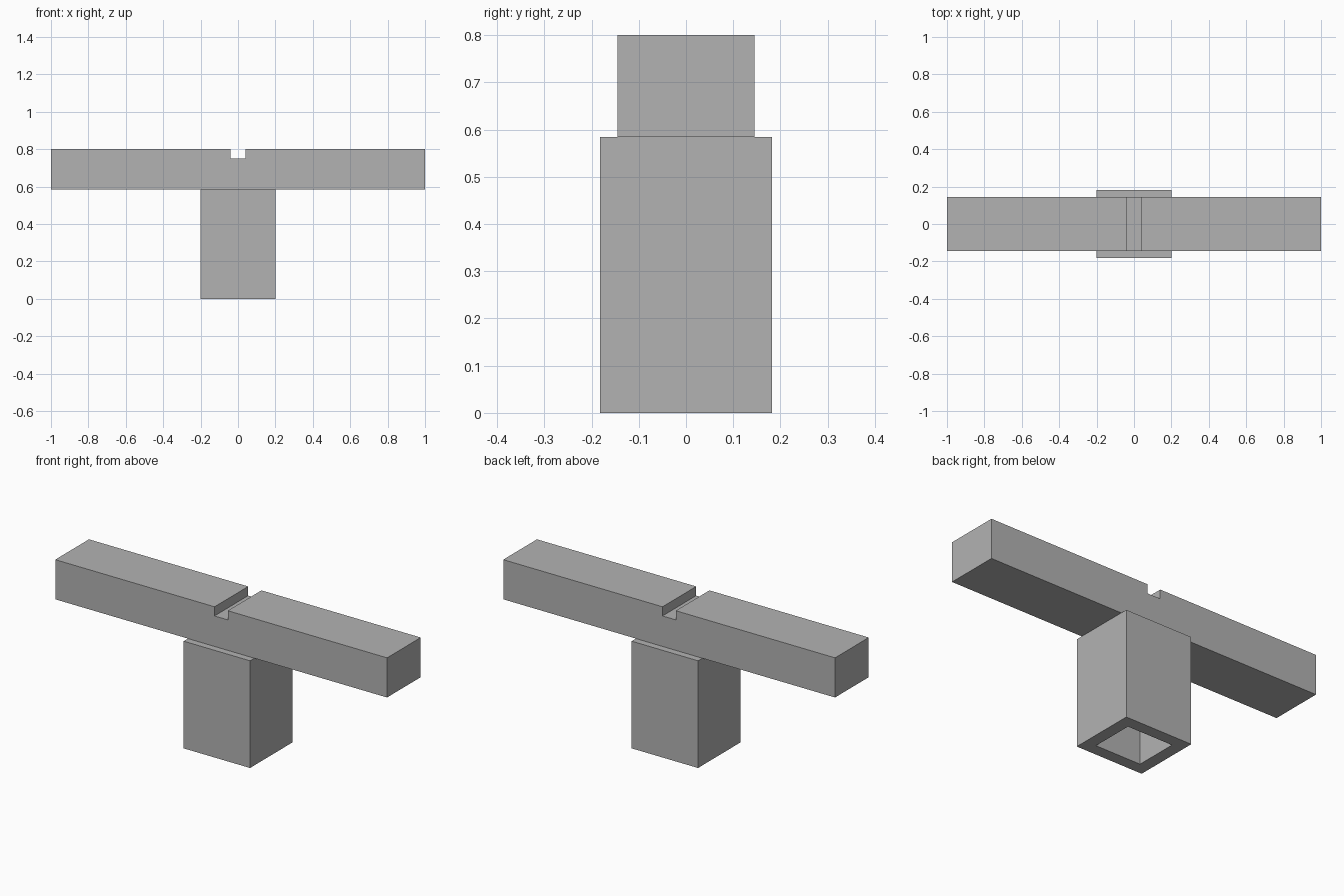
import bpy
import bmesh

cube = bpy.data.objects.get("Cube")
if cube:
    bpy.data.objects.remove(cube, do_unlink=True)

# Single plain grey
grey = bpy.data.materials.new("light grey")
grey.use_nodes = True
color = (0.45, 0.45, 0.45, 1.0)
grey.diffuse_color = color
grey.node_tree.nodes["Principled BSDF"].inputs["Base Color"].default_value = color


def make_object(name, bm):
    bmesh.ops.recalc_face_normals(bm, faces=bm.faces)
    mesh = bpy.data.meshes.new(name)
    bm.to_mesh(mesh)
    bm.free()
    mesh.materials.append(grey)
    obj = bpy.data.objects.new(name, mesh)
    bpy.context.collection.objects.link(obj)
    return obj


POST_X, POST_Y, POST_TOP = 0.2, 0.182, 0.584
BAR_Y, BAR_TOP = 0.145, 0.8
NOTCH_X, NOTCH_Z = 0.04, 0.75
WALL = 0.091

# Crossbar: notched front profile extruded through its depth
half = [(1, POST_TOP), (1, BAR_TOP), (NOTCH_X, BAR_TOP), (NOTCH_X, NOTCH_Z)]
profile = half + [(-x, z) for x, z in reversed(half)]
bm = bmesh.new()
face = bm.faces.new([bm.verts.new((x, -BAR_Y, z)) for x, z in profile])
sweep = bmesh.ops.extrude_face_region(bm, geom=[face], use_keep_orig=True)
back = [v for v in sweep["geom"] if isinstance(v, bmesh.types.BMVert)]
bmesh.ops.translate(bm, verts=back, vec=(0, 2 * BAR_Y, 0))
make_object("crossbar", bm)

# Post: box with a rectangular socket running up through it
bm = bmesh.new()
bmesh.ops.create_cube(bm, size=2)
for v in bm.verts:
    v.co = (v.co.x * POST_X, v.co.y * POST_Y, (v.co.z + 1) / 2 * POST_TOP)
bm.normal_update()
ends = [f for f in bm.faces if abs(f.normal.z) > 0.9]
bmesh.ops.inset_region(bm, faces=ends, thickness=WALL)
rims = [e for f in ends for e in f.edges]
bmesh.ops.delete(bm, geom=ends, context="FACES_ONLY")
bmesh.ops.bridge_loops(bm, edges=rims)
make_object("post", bm)
